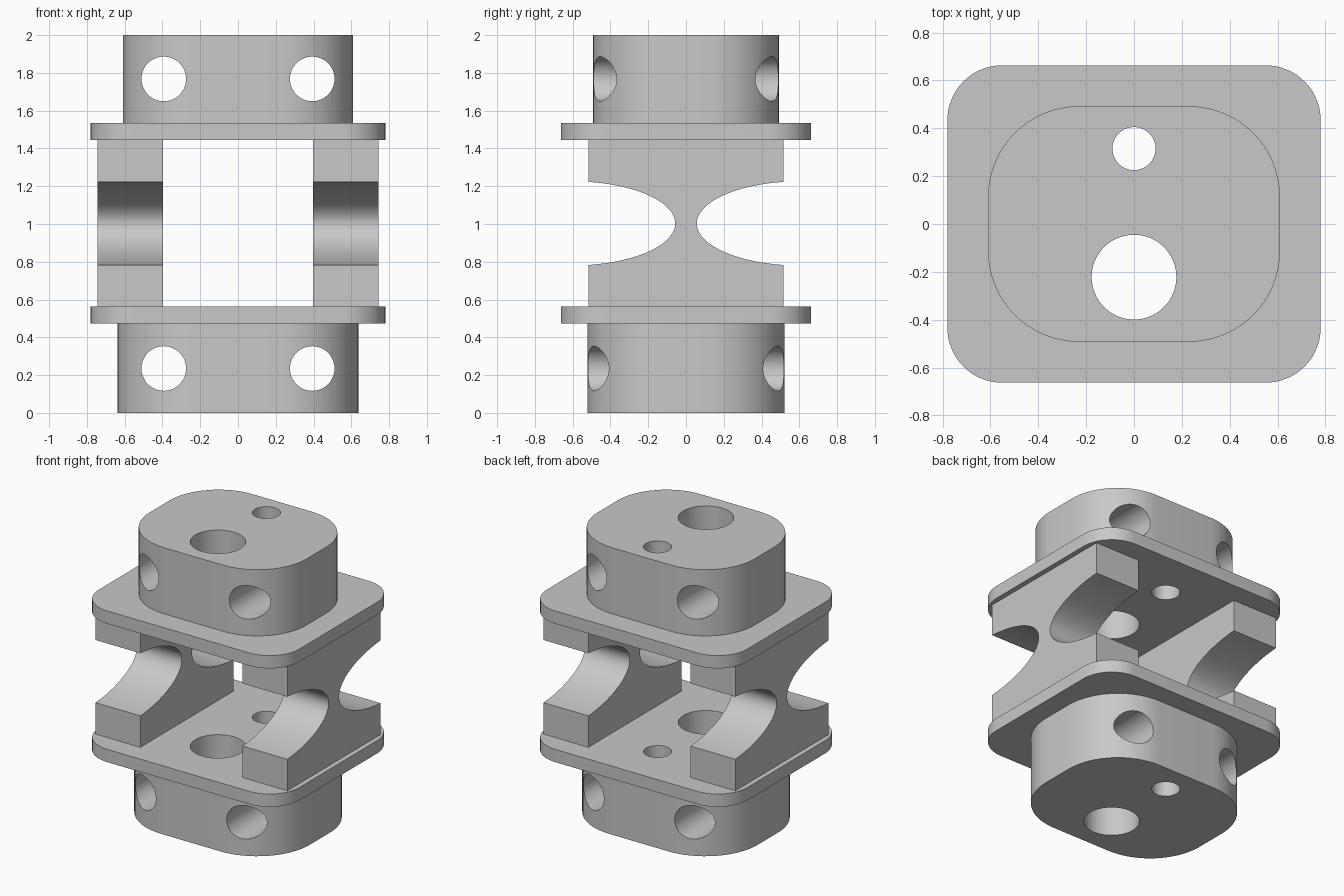
import bpy, bmesh, math

cube = bpy.data.objects.get("Cube")
if cube:
    bpy.data.objects.remove(cube, do_unlink=True)

GREY = 0.58
mat = bpy.data.materials.new("light grey")
mat.use_nodes = True
mat.diffuse_color = (GREY, GREY, GREY, 1)
mat.node_tree.nodes["Principled BSDF"].inputs["Base Color"].default_value = (GREY, GREY, GREY, 1)


def prism(name, outline, start, end, axis="z"):
    """Extrude a closed 2D outline along the chosen axis."""
    place = {"z": lambda a, b, d: (a, b, d),
             "y": lambda a, b, d: (a, d, b),
             "x": lambda a, b, d: (d, a, b)}[axis]
    bm = bmesh.new()
    n = len(outline)
    low, high = ([bm.verts.new(place(a, b, d)) for a, b in outline] for d in (start, end))
    bm.faces.new(low)
    bm.faces.new(high)
    for i in range(n):
        j = (i + 1) % n
        bm.faces.new((low[i], low[j], high[j], high[i]))
    bmesh.ops.recalc_face_normals(bm, faces=bm.faces)
    mesh = bpy.data.meshes.new(name)
    bm.to_mesh(mesh)
    bm.free()
    mesh.materials.append(mat)
    obj = bpy.data.objects.new(name, mesh)
    bpy.context.collection.objects.link(obj)
    return obj


def ellipse(ca, cb, ra, rb, n=64):
    return [(ca + ra * math.cos(2 * math.pi * i / n),
             cb + rb * math.sin(2 * math.pi * i / n)) for i in range(n)]


def rounded_rect(hx, hy, r, steps=16):
    points = []
    for k, (sx, sy) in enumerate([(1, 1), (-1, 1), (-1, -1), (1, -1)]):
        for i in range(steps + 1):
            t = math.pi / 2 * (k + i / steps)
            points.append((sx * (hx - r) + r * math.cos(t), sy * (hy - r) + r * math.sin(t)))
    return points


def cut(obj, cutters):
    """Subtract every cutter, then bake the result and shade it."""
    for c in cutters:
        c.hide_render = True
        mod = obj.modifiers.new("cut", "BOOLEAN")
        mod.operation, mod.solver, mod.object = "DIFFERENCE", "EXACT", c
    bpy.context.view_layer.update()
    graph = bpy.context.evaluated_depsgraph_get()
    baked = bpy.data.meshes.new_from_object(obj.evaluated_get(graph))
    obj.modifiers.clear()
    obj.data = baked
    for c in cutters:
        bpy.data.objects.remove(c, do_unlink=True)
    bpy.ops.object.select_all(action="DESELECT")
    obj.select_set(True)
    bpy.context.view_layer.objects.active = obj
    bpy.ops.object.shade_smooth_by_angle(angle=math.radians(30))


def vertical_holes():
    return [prism("large_hole_cutter", ellipse(0, -0.222, 0.177, 0.177), -1, 3),
            prism("small_hole_cutter", ellipse(0, 0.315, 0.09, 0.09), -1, 3)]


# End blocks with two vertical bores and two cross bores each
for name, hx, hy, r, z0, z1, bore_z in [("lower_block", 0.638, 0.522, 0.41, 0, 0.472, 0.235),
                                        ("upper_block", 0.61, 0.492, 0.38, 1.535, 2, 1.768)]:
    block = prism(name, rounded_rect(hx, hy, r), z0, z1)
    bores = [prism("cross_bore_cutter", ellipse(s * 0.393, bore_z, 0.118, 0.118), -1, 1, "y")
             for s in (-1, 1)]
    cut(block, vertical_holes() + bores)

# Rounded flange plates
for name, z0, z1 in [("lower_flange", 0.472, 0.562), ("upper_flange", 1.445, 1.535)]:
    cut(prism(name, rounded_rect(0.78, 0.663, 0.23), z0, z1), vertical_holes())

# Side walls, scooped out front and back
for name, x0, x1 in [("left_wall", 0.397, 0.745), ("right_wall", -0.745, -0.397)]:
    h = 0.517
    wall = prism(name, [(-h, 0.562), (h, 0.562), (h, 1.445), (-h, 1.445)], x0, x1, "x")
    scoops = [prism("scoop_cutter", ellipse(s * 0.607, 1.003, 0.55, 0.223, 96), -1, 1, "x")
              for s in (-1, 1)]
    cut(wall, scoops)
